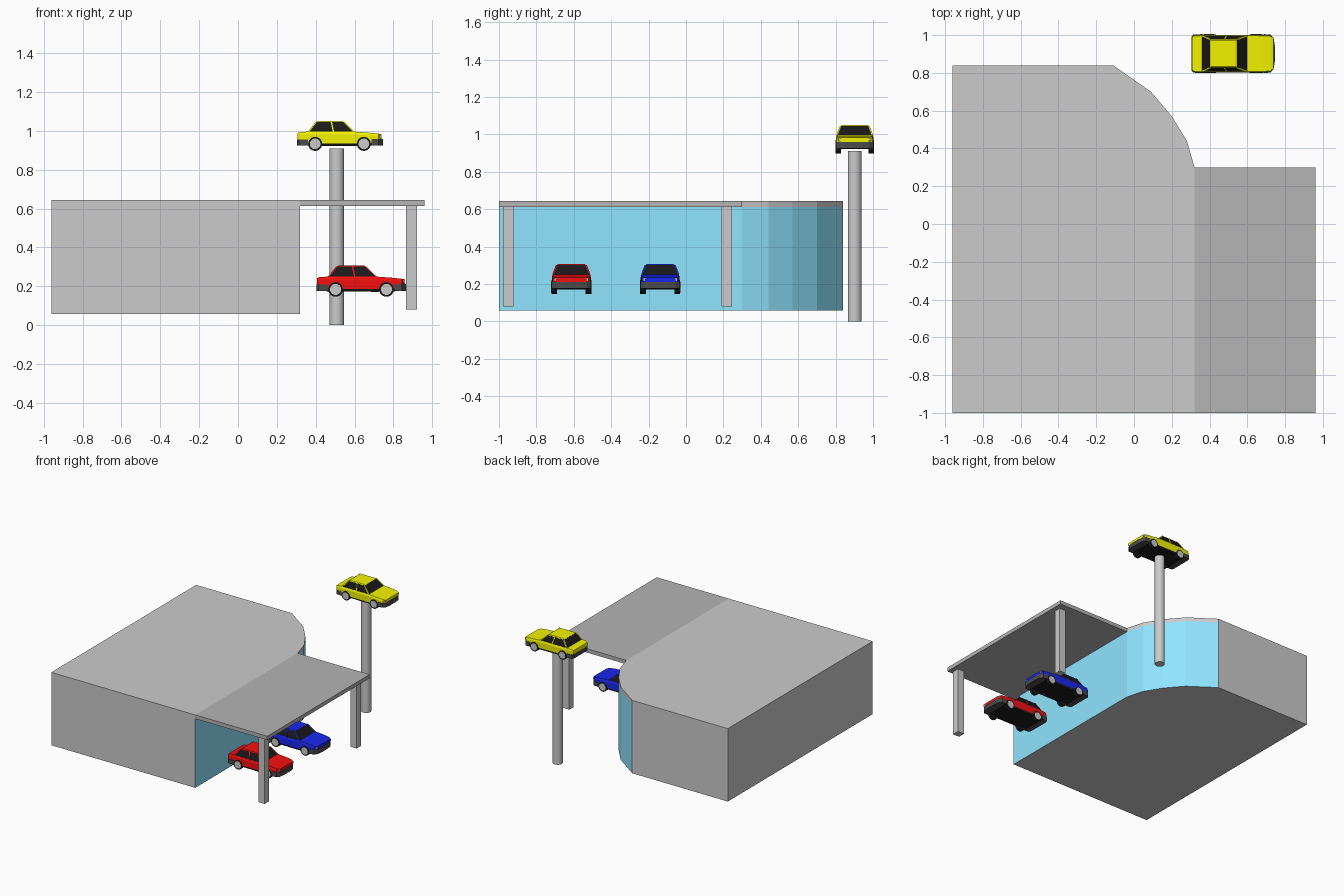
import bpy, bmesh
from math import cos, sin, tau

if "Cube" in bpy.data.objects:
    bpy.data.objects.remove(bpy.data.objects["Cube"])


def material(name, rgb):
    m = bpy.data.materials.new(name)
    m.diffuse_color = (*rgb, 1)
    m.use_nodes = True
    m.node_tree.nodes["Principled BSDF"].inputs["Base Color"].default_value = m.diffuse_color
    return m


GREY = material("grey", (0.8, 0.8, 0.8))
SLATE = material("slate", (0.46, 0.46, 0.46))
GLASS = material("glass_blue", (0.28, 0.78, 1.0))
BLACK = material("black", (0.01, 0.01, 0.01))
TRIM = material("dark_trim", (0.07, 0.07, 0.07))
WHITE = material("lamp", (0.85, 0.85, 0.85))


def loft(name, parts, mats=(), pick=None, smooth=False, loc=(0, 0, 0), s=1.0):
    """Each part is a list of equal-length rings, skinned and capped."""
    bm = bmesh.new()
    for rings in parts:
        rows = [[bm.verts.new(p) for p in ring] for ring in rings]
        n = len(rows[0])
        for a, b in zip(rows, rows[1:]):
            for i in range(n):
                j = (i + 1) % n
                bm.faces.new((a[i], a[j], b[j], b[i])).smooth = smooth
        bm.faces.new(rows[0][::-1])
        bm.faces.new(rows[-1])
    bmesh.ops.recalc_face_normals(bm, faces=bm.faces)
    bm.normal_update()
    if pick:
        for f in bm.faces:
            f.material_index = pick(f)
    me = bpy.data.meshes.new(name)
    bm.to_mesh(me)
    bm.free()
    for m in mats:
        me.materials.append(m)
    ob = bpy.data.objects.new(name, me)
    ob.location, ob.scale = loc, (s, s, s)
    bpy.context.collection.objects.link(ob)
    return ob


def level(outline, z):
    return [(x, y, z) for x, y in outline]


def rect(x0, x1, y0, y1):
    return [(x0, y0), (x1, y0), (x1, y1), (x0, y1)]


def box(x0, x1, y0, y1, z0, z1):
    return [level(rect(x0, x1, y0, y1), z) for z in (z0, z1)]


def mirror(half):
    return half + [(x, -y) for x, y in reversed(half)]


def disc(cx, cz, r, y, n=24):
    return [(cx + r * cos(tau * i / n), y, cz + r * sin(tau * i / n)) for i in range(n)]


# Showroom with glazed side and faceted corner
PLAN = [(-0.96, -1), (0.32, -1), (0.32, 0.30), (0.28, 0.44), (0.20, 0.57),
        (0.09, 0.70), (-0.11, 0.84), (-0.96, 0.84)]
loft("showroom", [[level(PLAN, z) for z in (0.057, 0.612, 0.643)]], (GREY, GLASS),
     lambda f: int(f.normal.x > 0.3 and f.calc_center_median().z < 0.61))

# Canopy and its posts
loft("canopy", [box(0.32, 0.96, -1, 0.30, 0.612, 0.643)], (SLATE,))
for label, y in (("front", -0.978), ("back", 0.19)):
    loft(label + "_post", [box(0.866, 0.922, y, y + 0.056, 0.08, 0.612)])

# Display pole
circle = [(0.509 + 0.037 * cos(tau * i / 32), 0.902 + 0.037 * sin(tau * i / 32)) for i in range(32)]
loft("display_pole", [[level(circle, 0), level(circle, 0.91)]], smooth=True)


def body_ring(x, w, z0, z1):
    half = [(w * 0.93, z0), (w, z0 + 0.03), (w, z1 - 0.03), (w * 0.95, z1)]
    return [(x, y, z) for y, z in half] + [(x, -y, z) for y, z in reversed(half)]


def car(label, rgb, x, y, z, s):
    """Saloon of unit length with its nose towards +x."""
    paint = material(label + "_paint", rgb)

    def part(name, parts, *mats, **kw):
        loft(f"{label}_car_{name}", parts, mats, loc=(x, y, z), s=s, **kw)

    # Body shell, dark underneath
    part("body", [[body_ring(*r) for r in (
        (0.005, 0.205, 0.09, 0.208), (0.03, 0.222, 0.07, 0.218), (0.12, 0.226, 0.06, 0.224),
        (0.67, 0.226, 0.055, 0.224), (0.86, 0.225, 0.06, 0.21), (0.95, 0.218, 0.07, 0.2),
        (0.985, 0.175, 0.08, 0.192))]], paint, BLACK,
        pick=lambda f: int(f.normal.z < -0.4))

    # Wrap-around bumpers
    rear = mirror([(0.128, 0.233), (0.02, 0.228), (0.0, 0.2)])
    front = mirror([(0.865, 0.233), (0.95, 0.227), (0.985, 0.18), (1.0, 0.09)])
    part("bumpers", [[level(rear, 0.062), level(rear, 0.135)],
                     [level(front, 0.062), level(front, 0.14)]], TRIM)

    # Window cabin and painted roof panel
    part("windows", [[level(rect(0.12, 0.675, -0.215, 0.215), 0.215),
                      level(rect(0.155, 0.635, -0.205, 0.205), 0.252),
                      level(rect(0.22, 0.55, -0.172, 0.172), 0.335)]], BLACK)
    part("roof", [[level(rect(0.216, 0.554, -0.174, 0.174), 0.331),
                   level(rect(0.24, 0.53, -0.155, 0.155), 0.346)]], paint)

    # Window pillars
    t = 0.008
    pillars = []
    for side in (-1, 1):
        for stops in (((0.125, 0.213, 0.215), (0.158, 0.204, 0.252), (0.222, 0.171, 0.335)),
                      ((0.425, 0.213, 0.215), (0.418, 0.204, 0.252), (0.4, 0.171, 0.335)),
                      ((0.67, 0.213, 0.215), (0.632, 0.204, 0.252), (0.548, 0.171, 0.335))):
            pillars.append([level(rect(a - t, a + t, side * b - t, side * b + t), c)
                            for a, b, c in stops])
    part("pillars", pillars, paint)

    # Headlamps
    part("headlamps", [box(0.94, 0.984, min(a, b), max(a, b), 0.15, 0.187)
                       for a, b in ((0.125, 0.198), (-0.125, -0.198))], WHITE)

    # Tyres and hub caps
    spots = [(cx, side) for cx in (0.211, 0.778) for side in (-1, 1)]
    part("tyres", [[disc(cx, 0.082, 0.082, side * d) for d in (0.165, 0.231)]
                   for cx, side in spots], BLACK, smooth=True)
    part("hubs", [[disc(cx, 0.082, 0.062, side * d) for d in (0.2, 0.234)]
                  for cx, side in spots], GREY, smooth=True)


car("red", (0.9, 0.005, 0.005), 0.405, -0.613, 0.146, 0.462)
car("blue", (0.01, 0.02, 0.85), 0.405, -0.138, 0.146, 0.462)
car("yellow", (0.9, 0.9, 0.0), 0.304, 0.902, 0.897, 0.442)
